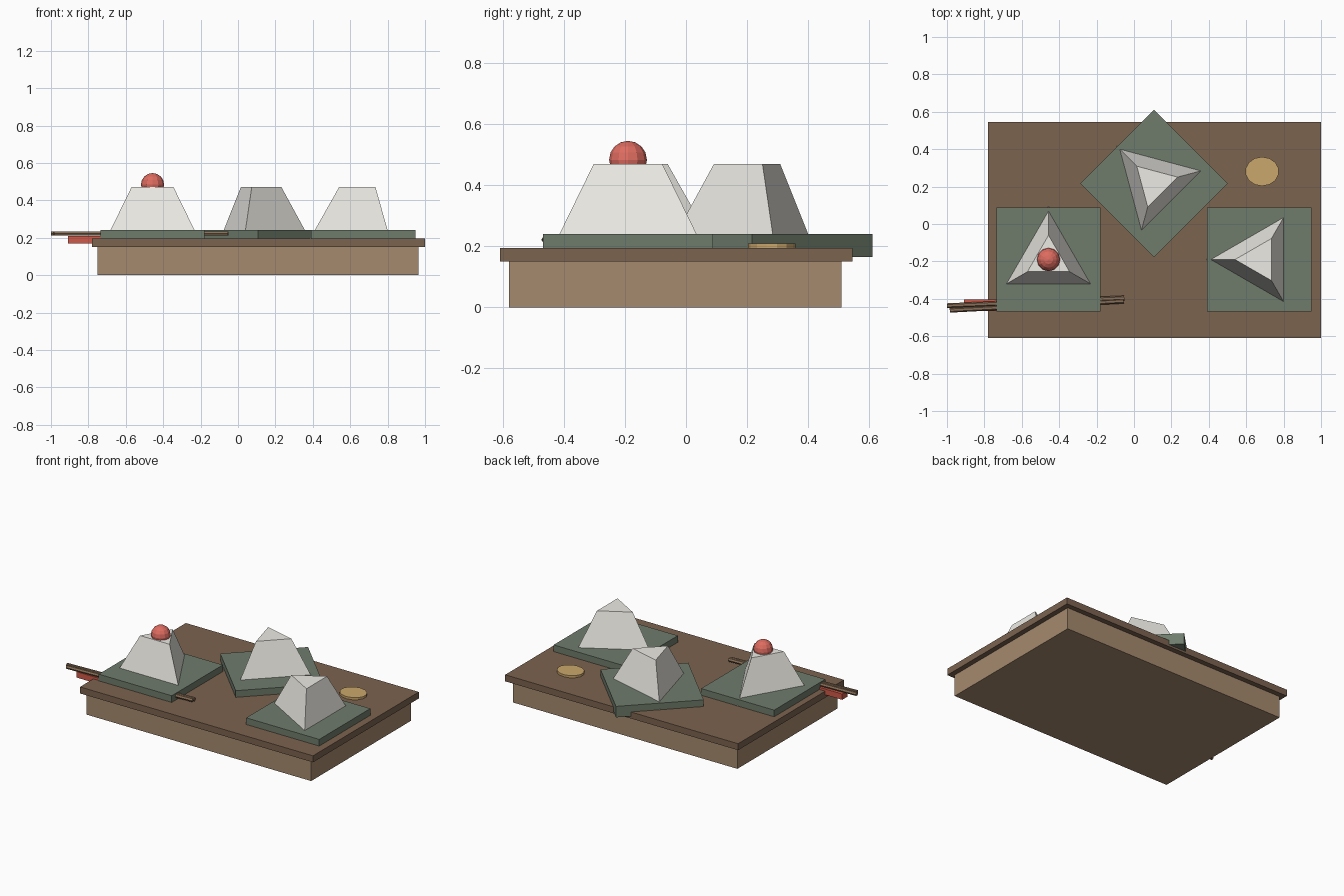
import bpy
from math import radians, atan2
from mathutils import Vector

if "Cube" in bpy.data.objects:
    bpy.data.objects.remove(bpy.data.objects["Cube"])


def material(name, hexcode):
    m = bpy.data.materials.new(name)
    rgb = [int(hexcode[i:i + 2], 16) / 255 for i in (0, 2, 4)]
    m.diffuse_color = [((c + 0.055) / 1.055) ** 2.4 for c in rgb] + [1]
    m.use_nodes = True
    m.node_tree.nodes["Principled BSDF"].inputs["Base Color"].default_value = m.diffuse_color
    return m


def finish(name, mat):
    ob = bpy.context.object
    ob.name = name
    ob.data.materials.append(mat)
    return ob


def box(name, lo, hi, mat, turn=0):
    lo, hi = Vector(lo), Vector(hi)
    bpy.ops.mesh.primitive_cube_add(size=1, location=(lo + hi) / 2,
                                    rotation=(0, 0, radians(turn)))
    ob = finish(name, mat)
    ob.scale = hi - lo
    return ob


def stick(name, a, b, r, mat):
    a, b = Vector(a), Vector(b)
    d = b - a
    bpy.ops.mesh.primitive_cylinder_add(vertices=6, radius=r, depth=d.length,
                                        location=(a + b) / 2)
    ob = finish(name, mat)
    ob.rotation_euler = (0, radians(90), atan2(d.y, d.x))


wood = material("light_wood", "A58A6E")
dark_wood = material("dark_wood", "7B634F")
stick_wood = material("stick_wood", "8A7058")
slate = material("slate_green", "6F7C6C")
rice = material("rice_white", "EDEBE4")
red = material("berry_red", "DE6C60")
rest_red = material("rest_red", "D05A48")
tan = material("tan", "CBA76C")

# Tray: body and overhanging top
box("tray_body", (-0.75, -0.58, 0), (0.965, 0.51, 0.155), wood)
box("tray_top", (-0.78, -0.61, 0.15), (1.0, 0.545, 0.195), dark_wood)

# Three plates, each carrying a truncated triangular rice block
H = 0.279
for i, (x, y, turn, point) in enumerate([(-0.457, -0.19, 0, 90),
                                         (0.107, 0.217, 45, 135),
                                         (0.67, -0.19, 0, 180)], 1):
    box(f"plate_{i}", (x - H, y - H, 0.165), (x + H, y + H, 0.241), slate, turn)
    # a cone's first vertex points along +y
    bpy.ops.mesh.primitive_cone_add(vertices=3, radius1=0.288, radius2=0.13,
                                    depth=0.28, location=(x, y, 0.33),
                                    rotation=(0, 0, radians(point - 90)))
    finish(f"rice_block_{i}", rice)

# Berry on the first rice block
bpy.ops.mesh.primitive_uv_sphere_add(segments=12, ring_count=8, radius=0.062,
                                     location=(-0.457, -0.19, 0.484))
finish("berry", red)

# Oval garnish slice
bpy.ops.mesh.primitive_cylinder_add(vertices=14, radius=1, depth=1,
                                    location=(0.685, 0.281, 0.195))
finish("garnish_slice", tan).scale = (0.09, 0.078, 0.03)

# Chopsticks and their rest
stick("chopstick_back", (-1.0, -0.437, 0.222), (-0.052, -0.396, 0.222), 0.013, stick_wood)
stick("chopstick_front", (-0.985, -0.461, 0.222), (-0.055, -0.412, 0.222), 0.013, stick_wood)
box("chopstick_rest", (-0.91, -0.465, 0.17), (-0.72, -0.405, 0.21), rest_red)
